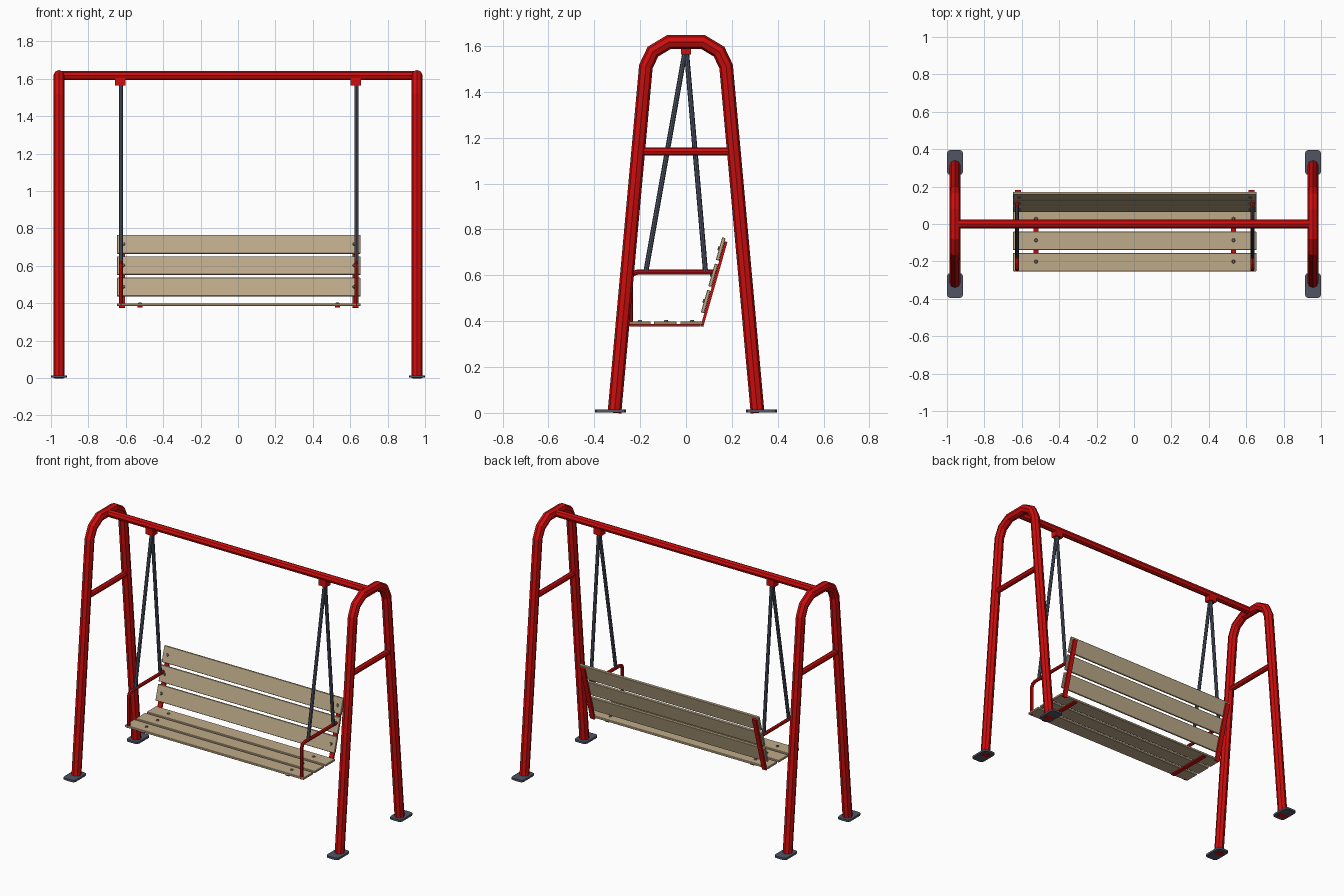
import bpy, bmesh, math
from mathutils import Vector, Matrix

cube = bpy.data.objects.get("Cube")
if cube:
    bpy.data.objects.remove(cube, do_unlink=True)


def material(name, rgb):
    m = bpy.data.materials.new(name)
    m.use_nodes = True
    m.diffuse_color = (*rgb, 1)
    m.node_tree.nodes["Principled BSDF"].inputs["Base Color"].default_value = (*rgb, 1)
    return m


red = material("red paint", (0.62, 0.004, 0.004))
wood = material("pale wood", (0.51, 0.40, 0.25))
steel = material("dark steel", (0.08, 0.09, 0.13))
bolt_grey = material("bolt grey", (0.2, 0.17, 0.14))


def finish(bm, name, mat):
    bmesh.ops.recalc_face_normals(bm, faces=bm.faces)
    mesh = bpy.data.meshes.new(name)
    bm.to_mesh(mesh)
    bm.free()
    mesh.materials.append(mat)
    ob = bpy.data.objects.new(name, mesh)
    bpy.context.collection.objects.link(ob)
    return ob


def tube(name, points, radius, mat, side=(1, 0, 0), sides=8):
    """Sweep a regular polygon along a planar path with mitred corners."""
    bm = bmesh.new()
    pts = [Vector(p) for p in points]
    side = Vector(side)
    rings = []
    for i, p in enumerate(pts):
        before = (p - pts[i - 1]).normalized() if i else (pts[1] - p).normalized()
        after = (pts[i + 1] - p).normalized() if i < len(pts) - 1 else before
        tangent = (before + after).normalized()
        out = side.cross(tangent) / tangent.dot(before)
        angles = [math.tau * k / sides for k in range(sides)]
        rings.append([bm.verts.new(p + radius * (out * math.cos(a) + side * math.sin(a)))
                      for a in angles])
    for a, b in zip(rings, rings[1:]):
        for k in range(sides):
            n = (k + 1) % sides
            bm.faces.new((a[k], a[n], b[n], b[k]))
    bm.faces.new(rings[0])
    bm.faces.new(rings[-1])
    return finish(bm, name, mat)


def box(name, centre, size, mat, tilt=0, bevel=0, upright_only=False):
    bm = bmesh.new()
    bmesh.ops.create_cube(bm, size=1, matrix=Matrix.Diagonal((*size, 1)))
    if bevel:
        edges = [e for e in bm.edges if not upright_only
                 or abs(e.verts[0].co.z - e.verts[1].co.z) > 0.001]
        bmesh.ops.bevel(bm, geom=edges, offset=bevel, segments=2 if upright_only else 1,
                        affect='EDGES', profile=0.5)
    bm.transform(Matrix.Translation(centre) @ Matrix.Rotation(tilt, 4, 'X'))
    return finish(bm, name, mat)


def bolt(name, centre, tilt=0):
    bm = bmesh.new()
    bmesh.ops.create_cone(bm, cap_ends=True, segments=8, radius1=0.011, radius2=0.007, depth=0.008)
    bm.transform(Matrix.Translation(centre) @ Matrix.Rotation(tilt, 4, 'X'))
    return finish(bm, name, bolt_grey)


MID = 0.004            # bench centre in x
LENGTH = 1.302         # slat length
LEAN = math.atan(0.285)  # backrest lean
UP = Vector((0, math.sin(LEAN), math.cos(LEAN)))
BACK = Vector((0, math.cos(LEAN), -math.sin(LEAN)))
BASE = Vector((0, 0.049, 0.385))   # foot of the backrest's front plane

# Side frames, feet and the top beam
half_arch = [(-0.312, 0), (-0.175, 1.51), (-0.144, 1.575), (-0.074, 1.617)]
arch = half_arch + [(-y, z) for y, z in reversed(half_arch)]
for s, label in ((-1, "right"), (1, "left")):
    x = 0.957 * s
    tube(f"{label}_side_frame", [(x, y, z) for y, z in arch], 0.03, red)
    tube(f"{label}_cross_bar", [(x, -0.205, 1.14), (x, 0.205, 1.14)], 0.018, red)
    for t, end in ((-1, "front"), (1, "back")):
        box(f"{label}_{end}_foot", (x, 0.329 * t, 0.008), (0.086, 0.134, 0.013), steel,
            bevel=0.018, upright_only=True)
tube("top_beam", [(-0.957, 0, 1.617), (0.957, 0, 1.617)], 0.024, red, side=(0, 1, 0))

# Hangers, rods, armrests and bench brackets
for s, label in ((-1, "right"), (1, "left")):
    x = MID + 0.629 * s
    box(f"{label}_hanger", (x - 0.004, 0, 1.584), (0.055, 0.044, 0.042), red)
    for y, end in ((-0.175, "front"), (0.085, "back")):
        tube(f"{label}_{end}_rod", [(x, y, 0.615), (x, y * 0.02, 1.58)], 0.011, steel)
    tube(f"{label}_armrest", [(x, -0.243, 0.385), (x, -0.243, 0.585), (x, -0.234, 0.606),
                              (x, -0.212, 0.614), (x, 0.135, 0.614)], 0.011, red)
    box(f"{label}_back_bracket", BASE + BACK * 0.022 + UP * 0.19 + Vector((MID + 0.624 * s, 0, 0)),
        (0.03, 0.012, 0.385), red, tilt=-LEAN)
    box(f"{label}_seat_bracket", (MID + 0.528 * s, -0.092, 0.382), (0.028, 0.31, 0.01), red)

# Seat and backrest slats with their bolts
for i in range(3):
    y = -0.204 + 0.114 * i
    box(f"seat_slat_{i + 1}", (MID, y, 0.392), (LENGTH, 0.098, 0.014), wood, bevel=0.002)
    on_back = BASE + UP * (0.107 + 0.119 * i)
    box(f"back_slat_{i + 1}", on_back + BACK * 0.008 + Vector((MID, 0, 0)),
        (LENGTH, 0.015, 0.102), wood, tilt=-LEAN, bevel=0.002)
    for s, label in ((-1, "right"), (1, "left")):
        bolt(f"{label}_seat_bolt_{i + 1}", (MID + 0.528 * s, y + 0.003, 0.401))
        bolt(f"{label}_back_bolt_{i + 1}", on_back + Vector((MID + 0.618 * s, 0, 0)) - BACK * 0.001,
             tilt=math.pi / 2 - LEAN)
